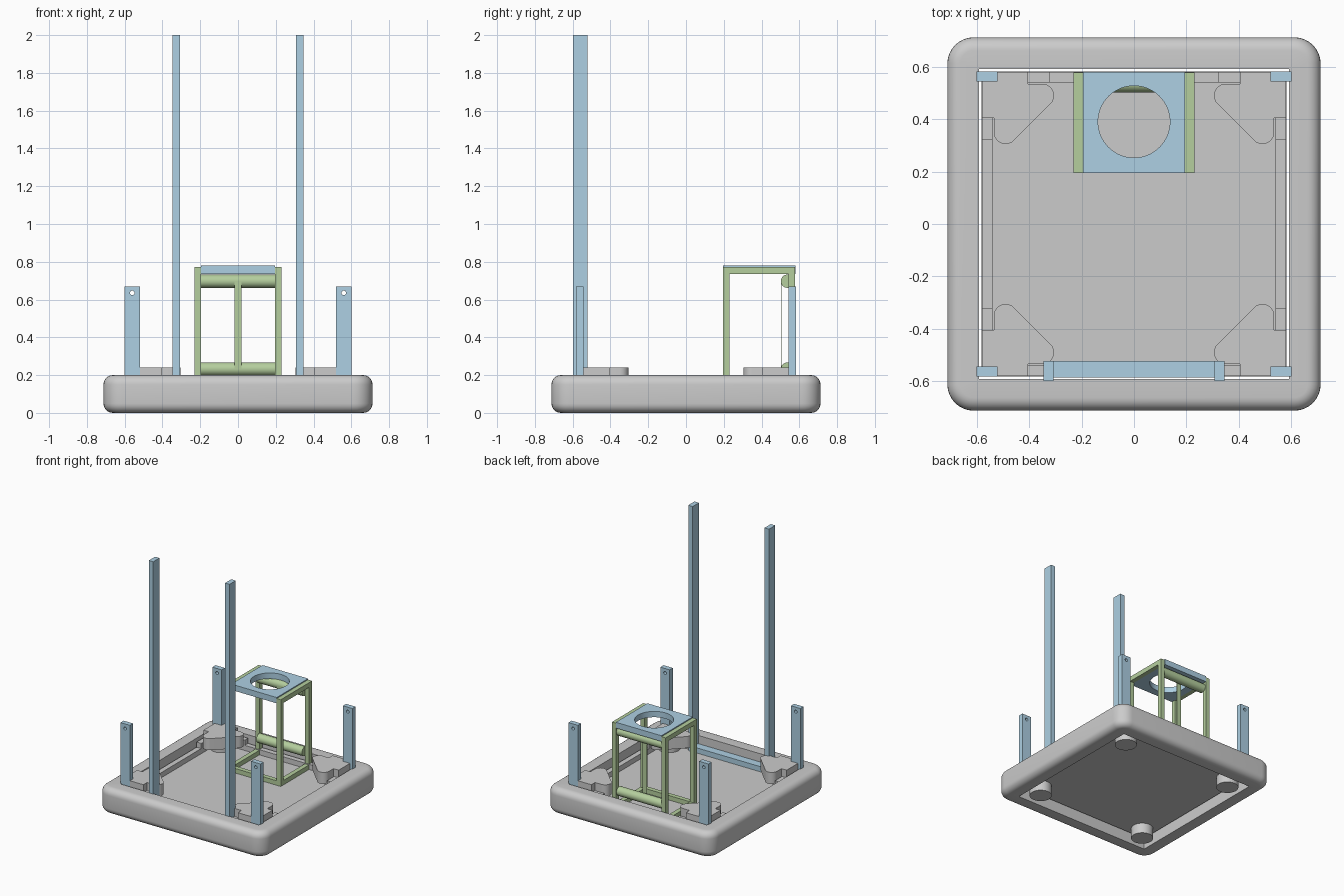
import bpy, bmesh
from math import sin, cos, pi, radians

if "Cube" in bpy.data.objects:
    bpy.data.objects.remove(bpy.data.objects["Cube"])


def material(name, rgb):
    m = bpy.data.materials.new(name)
    m.diffuse_color = (*rgb, 1)
    m.use_nodes = True
    m.node_tree.nodes["Principled BSDF"].inputs["Base Color"].default_value = m.diffuse_color
    return m


BLUE = material("blue", (0.42, 0.63, 0.77))
GREEN = material("green", (0.46, 0.62, 0.34))
FLOOR = 0.10


def finish(name, bm, mat=None):
    bmesh.ops.remove_doubles(bm, verts=bm.verts, dist=1e-5)
    bmesh.ops.recalc_face_normals(bm, faces=bm.faces)
    me = bpy.data.meshes.new(name)
    bm.to_mesh(me)
    bm.free()
    me.shade_smooth()
    me.set_sharp_from_angle(angle=radians(30))
    if mat:
        me.materials.append(mat)
    ob = bpy.data.objects.new(name, me)
    bpy.context.collection.objects.link(ob)
    return ob


def box(name, x, y, z, mat=None):
    bm = bmesh.new()
    bmesh.ops.create_cube(bm, size=1)
    for v in bm.verts:
        v.co = [(a + b) / 2 + c * (b - a) for c, (a, b) in zip(v.co, (x, y, z))]
    return finish(name, bm, mat)


def span(s, a, b):
    """Range a..b mirrored to side s."""
    return tuple(sorted((s * a, s * b)))


def loft(name, rings, mat=None):
    """Closed solid of rings, each joined to the next and the last to the first."""
    bm = bmesh.new()
    vs = [[bm.verts.new(p) for p in r] for r in rings]
    n = len(vs[0])
    for i, a in enumerate(vs):
        b = vs[(i + 1) % len(vs)]
        for j in range(n):
            k = (j + 1) % n
            bm.faces.new((a[j], a[k], b[k], b[j]))
    return finish(name, bm, mat)


def prism(name, pts, z0, z1, mat=None):
    bm = bmesh.new()
    f = bm.faces.new([bm.verts.new((x, y, z0)) for x, y in pts])
    top = bmesh.ops.extrude_face_region(bm, geom=[f])["geom"]
    for v in top:
        if isinstance(v, bmesh.types.BMVert):
            v.co.z = z1
    return finish(name, bm, mat)


def rounded_square(half, r, z, seg=8):
    pts = []
    for q, (sx, sy) in enumerate(((1, 1), (-1, 1), (-1, -1), (1, -1))):
        for i in range(seg + 1):
            a = (q + i / seg) * pi / 2
            pts.append((sx * (half - r) + r * cos(a), sy * (half - r) + r * sin(a), z))
    return pts


def holed_panel(name, hx, up, down, r, place, depth, mat, n=48):
    """Rectangle with a round hole; place(u, v, w) maps it into space."""
    rect, circ = [], []
    for i in range(n):
        c, s = cos(2 * pi * i / n), sin(2 * pi * i / n)
        m = max(abs(c), abs(s))
        rect.append((hx * c / m, (up if s > 0 else down) * s / m))
        circ.append((r * c, r * s))
    w0, w1 = depth
    rings = [[place(u, v, w) for u, v in loop]
             for loop, w in ((rect, w0), (circ, w0), (circ, w1), (rect, w1))]
    return loft(name, rings, mat)


def cylinder(name, r, depth, loc, axis, mat=None):
    bm = bmesh.new()
    bmesh.ops.create_cone(bm, cap_ends=True, segments=32, radius1=r, radius2=r, depth=depth)
    for v in bm.verts:
        x, y, z = v.co
        if axis == "x":
            x, y, z = z, x, y
        v.co = (x + loc[0], y + loc[1], z + loc[2])
    return finish(name, bm, mat)


# Bumper: ring with rounded outside and sharp inner walls
H, R, E = 0.712, 0.10, 0.05
profile = [(E * (1 - sin(a)), E * (1 - cos(a))) for a in [i * pi / 12 for i in range(7)]]
rings = [rounded_square(H - d, R - d, z) for d, z in profile]
rings += [rounded_square(H - d, R - d, 0.2 - z) for d, z in reversed(profile)]
rings += [rounded_square(0.592, 0, 0.2), rounded_square(0.592, 0, 0)]
loft("bumper", rings)

# Floor plate and the frame bars along its edges
box("floor_plate", (-0.582, 0.582), (-0.582, 0.582), (0.08, FLOOR))
for s in (-1, 1):
    box("side_bar", span(s, 0.54, 0.58), (-0.41, 0.41), (FLOOR, 0.14))
box("back_bar", (-0.41, 0.41), (0.54, 0.58), (FLOOR, 0.14))

# Corner units: bracket, sockets, caster and short post
for sx in (-1, 1):
    for sy in (-1, 1):
        lobe = [(0.35 + 0.045 * cos(a), 0.49 + 0.045 * sin(a))
                for a in [radians(90 + 135 * i / 10) for i in range(11)]]
        half = [(0.58, 0.58), (0.405, 0.58), (0.405, 0.535)] + lobe
        outline = half + [(y, x) for x, y in reversed(half[1:])]
        prism("corner_bracket", [(sx * x, sy * y) for x, y in outline], 0.15, 0.24)
        box("socket_x", span(sx, 0.32, 0.41), span(sy, 0.54, 0.58), (FLOOR, 0.18))
        box("socket_y", span(sx, 0.54, 0.58), span(sy, 0.32, 0.41), (FLOOR, 0.18))
        cylinder("caster", 0.08, 0.16, (sx * 0.48, sy * 0.48, 0.08), "z")
        holed_panel("short_post", 0.04, 0.035, 0.635 - FLOOR, 0.012,
                    lambda u, v, w: (sx * 0.56 + u, w, 0.635 + v),
                    span(sy, 0.543, 0.582), BLUE, 24)

# Tall front posts and the bar joining them
for s in (-1, 1):
    box("tall_post", span(s, 0.308, 0.346), (-0.598, -0.522), (FLOOR, 2.0), BLUE)
box("front_bar", (-0.308, 0.308), (-0.585, -0.522), (FLOOR, 0.14), BLUE)

# Green stand: legs, rails, rollers and centre strip
for s in (-1, 1):
    x = span(s, 0.195, 0.23)
    box("stand_front_leg", x, (0.195, 0.23), (FLOOR, 0.735), GREEN)
    box("stand_back_leg", x, (0.543, 0.578), (FLOOR, 0.735), GREEN)
    box("stand_top_rail", x, (0.195, 0.578), (0.735, 0.772), GREEN)
    box("stand_bottom_rail", x, (0.23, 0.543), (FLOOR, 0.135), GREEN)
box("stand_front_rail", (-0.195, 0.195), (0.195, 0.23), (FLOOR, 0.135), GREEN)
for z in (0.697, 0.232):
    cylinder("stand_roller", 0.035, 0.39, (0, 0.537, z), "x", GREEN)
box("stand_centre_strip", (-0.018, 0.018), (0.502, 0.506), (0.232, 0.697), GREEN)

# Blue top panel with the large round hole
holed_panel("stand_top_panel", 0.195, 0.19, 0.195, 0.137,
            lambda u, v, w: (u, 0.39 + v, w), (0.735, 0.78), BLUE, 64)
